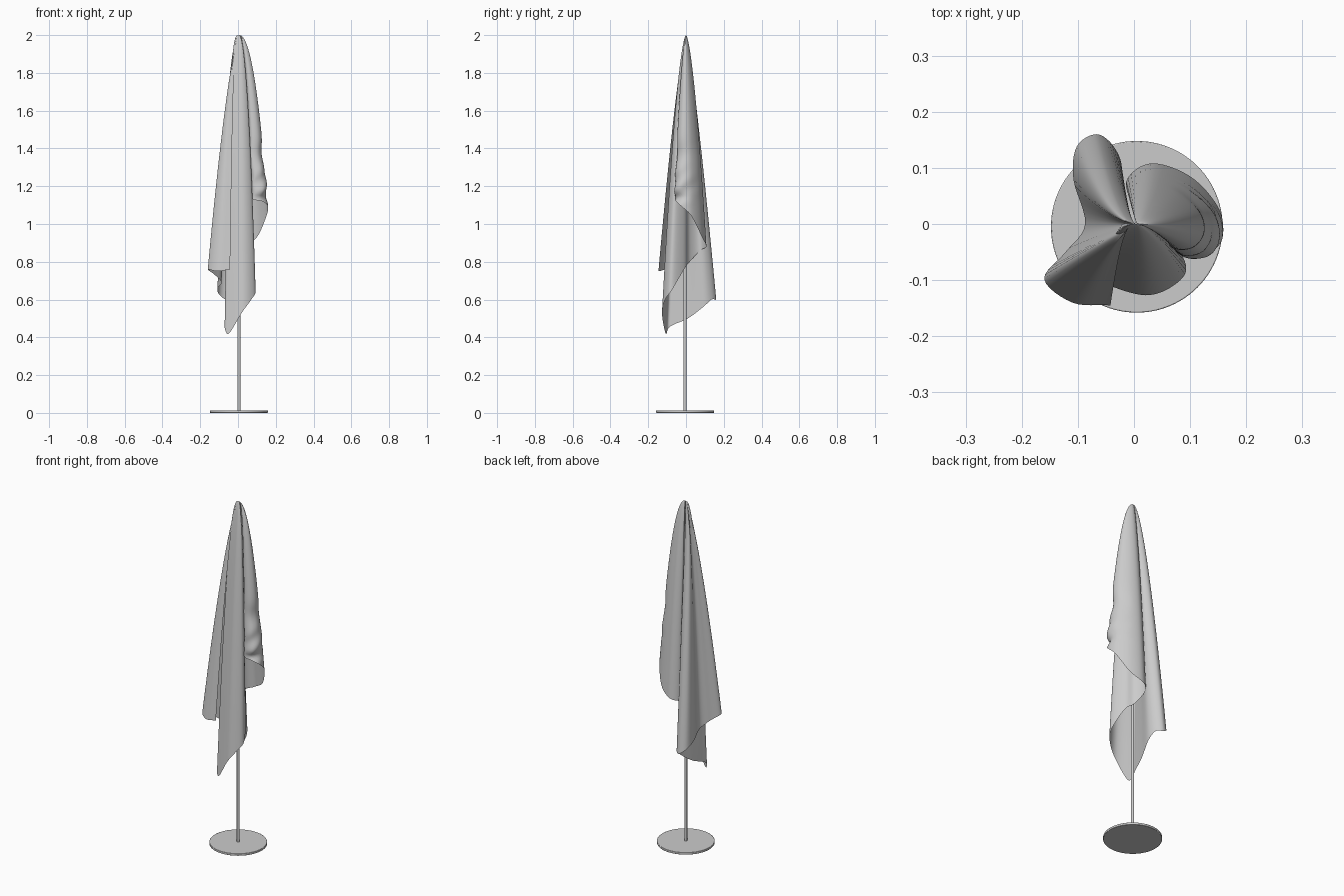
import bpy, bmesh, math
from mathutils import Vector

AX, AY = 0.005, -0.005      # pole axis
TOP = 2.0

# Hem of the cloth, followed around its folds: x, y, z, flare exponent in x, in y
HEM = [
    (-0.042, -0.145, 0.76, 0.25, 0.76), (-0.110, -0.140, 0.75, 0.55, 0.76),
    (-0.160, -0.098, 0.76, 0.68, 0.76), (-0.122, -0.050, 0.73, 0.62, 0.76),
    (-0.087, 0.000, 0.69, 0.50, 0.76), (-0.108, 0.080, 0.66, 0.45, 0.80),
    (-0.102, 0.138, 0.63, 0.42, 0.82), (-0.066, 0.160, 0.60, 0.35, 0.82),
    (-0.034, 0.135, 0.60, 0.30, 0.82), (-0.022, 0.090, 0.56, 0.28, 0.80),
    (-0.045, 0.010, 0.50, 0.26, 0.75), (-0.064, -0.060, 0.47, 0.26, 0.70),
    (-0.070, -0.092, 0.45, 0.28, 0.66), (-0.048, -0.108, 0.42, 0.32, 0.64),
    (0.020, -0.127, 0.53, 0.45, 0.62), (0.070, -0.110, 0.60, 0.48, 0.62),
    (0.093, -0.075, 0.65, 0.50, 0.62), (0.055, -0.010, 0.76, 0.45, 0.64),
    (0.010, 0.020, 0.80, 0.40, 0.64), (-0.014, 0.075, 0.86, 0.40, 0.64),
    (0.030, 0.108, 0.88, 0.40, 0.63), (0.100, 0.085, 0.93, 0.48, 0.62),
    (0.150, 0.030, 1.04, 0.48, 0.60), (0.158, -0.020, 1.09, 0.47, 0.60),
    (0.135, -0.055, 1.12, 0.50, 0.60), (0.090, -0.060, 1.13, 0.45, 0.62),
    (0.060, -0.025, 1.16, 0.42, 0.62),
]


def spline(points, steps):
    """Catmull-Rom through the hem points."""
    pts = [Vector(p) for p in points]
    pts = [2 * pts[0] - pts[1]] + pts + [2 * pts[-1] - pts[-2]]
    out = []
    for i in range(1, len(pts) - 2):
        a, b, c, d = pts[i - 1:i + 3]
        for k in range(steps):
            t = k / steps
            out.append(0.5 * (2 * b + (c - a) * t + (2 * a - 5 * b + 4 * c - d) * t * t
                              + (3 * b - a - 3 * c + d) * t ** 3))
    out.append(pts[-2])
    return out


def bell(v, centre, width):
    return math.exp(-((v - centre) / width) ** 2)


def make_cloth(rows=90):
    bm = bmesh.new()
    columns = spline(HEM, 6)
    last = len(columns) - 1
    grid = []
    for i, (x, y, zb, ex, ey) in enumerate(columns):
        side = max(0.0, (i / last - 0.80) / 0.20)     # crumpled right-hand fold
        w = min(1, side * 2)
        col = []
        for j in range(rows + 1):
            u = (j / rows) ** 1.5
            z = TOP - (TOP - zb) * u
            k = 1 - w * (0.10 * bell(z, 1.37, 0.06) + 0.18 * side * bell(z, 1.14, 0.02))
            k *= 1 + 0.08 * side * bell(z, 1.2, 0.08) * math.sin(55 * z + 9 * side)
            col.append(bm.verts.new((0.006 * (1 - u) + x * u ** ex * k, y * u ** ey * k, z)))
        grid.append(col)
    for a, b in zip(grid, grid[1:]):
        for j in range(rows):
            bm.faces.new((a[j], a[j + 1], b[j + 1], b[j]))
    bmesh.ops.remove_doubles(bm, verts=bm.verts, dist=0.0001)
    bmesh.ops.recalc_face_normals(bm, faces=bm.faces)
    mesh = bpy.data.meshes.new("draped_cloth")
    bm.to_mesh(mesh)
    bm.free()
    for p in mesh.polygons:
        p.use_smooth = True
    ob = bpy.data.objects.new("draped_cloth", mesh)
    bpy.context.collection.objects.link(ob)


def cylinder(name, radius, z0, z1, sides, bevel=0):
    bpy.ops.mesh.primitive_cylinder_add(vertices=sides, radius=radius, depth=z1 - z0,
                                        location=(AX, AY, (z0 + z1) / 2))
    ob = bpy.context.object
    ob.name = name
    if bevel:
        m = ob.modifiers.new("soft_edge", "BEVEL")
        m.width, m.segments = bevel, 2
    bpy.ops.object.shade_smooth_by_angle()
    return ob


# Stand
cylinder("base_disc", 0.153, 0.0, 0.013, 96, 0.002)
cylinder("pole", 0.008, 0.01, 1.95, 24)

# Cloth
make_cloth()
